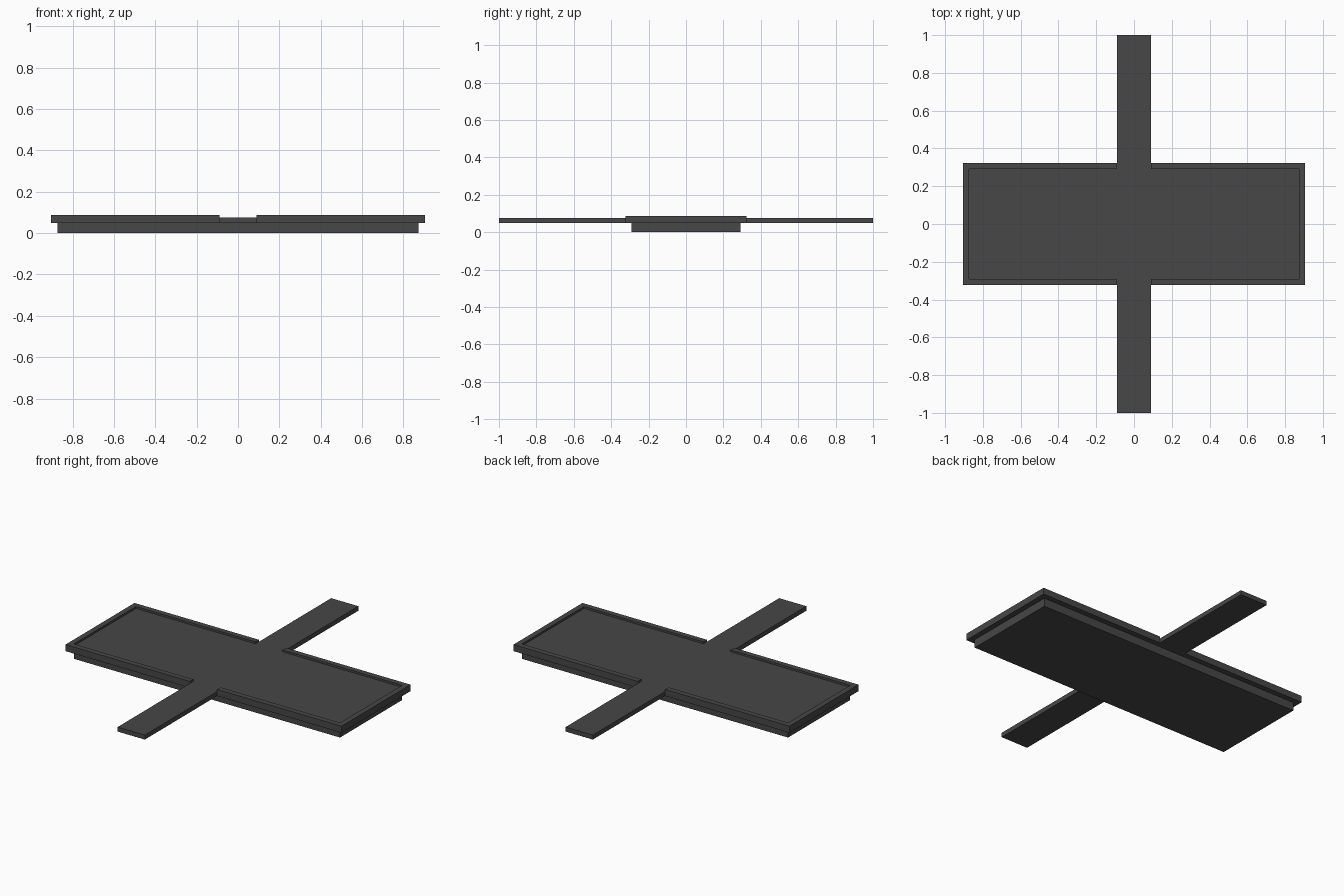
import bpy
import bmesh

if "Cube" in bpy.data.objects:
    bpy.data.objects.remove(bpy.data.objects["Cube"])

# Single dark grey colour
grey = bpy.data.materials.new("dark grey")
grey.diffuse_color = (0.063, 0.063, 0.063, 1)
grey.use_nodes = True
grey.node_tree.nodes["Principled BSDF"].inputs["Base Color"].default_value = grey.diffuse_color

X_OUT, Y_OUT = 0.905, 0.323   # outer edge of the rim
X_IN, Y_IN = 0.873, 0.291     # inner edge of the rim, also the lower slab
ARM = 0.089                   # half width of the cross arms
Z_STEP, Z_FLOOR, Z_TOP = 0.049, 0.076, 0.088


def prism(name, outline, z0, z1):
    """Extrude a flat outline (counter-clockwise) from z0 up to z1."""
    bm = bmesh.new()
    face = bm.faces.new([bm.verts.new((x, y, z0)) for x, y in outline])
    ext = bmesh.ops.extrude_face_region(bm, geom=[face], use_keep_orig=True)
    for v in ext["geom"]:
        if isinstance(v, bmesh.types.BMVert):
            v.co.z = z1
    bmesh.ops.recalc_face_normals(bm, faces=bm.faces)
    mesh = bpy.data.meshes.new(name)
    bm.to_mesh(mesh)
    bm.free()
    mesh.materials.append(grey)
    obj = bpy.data.objects.new(name, mesh)
    bpy.context.collection.objects.link(obj)
    return obj


# Lower slab, set in from the tray edge
prism("lower_slab", [(-X_IN, -Y_IN), (X_IN, -Y_IN), (X_IN, Y_IN), (-X_IN, Y_IN)],
      0, Z_STEP)

# Tray floor and the two arms as one cross-shaped plate
quarter = [(X_IN, Y_IN), (ARM, Y_IN), (ARM, 1)]
cross = (quarter
         + [(-x, y) for x, y in reversed(quarter)]
         + [(-x, -y) for x, y in quarter]
         + [(x, -y) for x, y in reversed(quarter)])
prism("cross_plate", cross, Z_STEP, Z_FLOOR)

# Raised rim: one C-shaped half, mirrored to the other side of the arms
half = [(ARM, Y_IN), (X_IN, Y_IN), (X_OUT, Y_OUT), (ARM, Y_OUT)]
rim_outline = [(ARM, -Y_OUT), (X_OUT, -Y_OUT), (X_OUT, Y_OUT), (ARM, Y_OUT),
               (ARM, Y_IN), (X_IN, Y_IN), (X_IN, -Y_IN), (ARM, -Y_IN)]
rim = prism("raised_rim", rim_outline, Z_STEP, Z_TOP)
rim.modifiers.new("mirror", 'MIRROR').use_axis[0] = True
